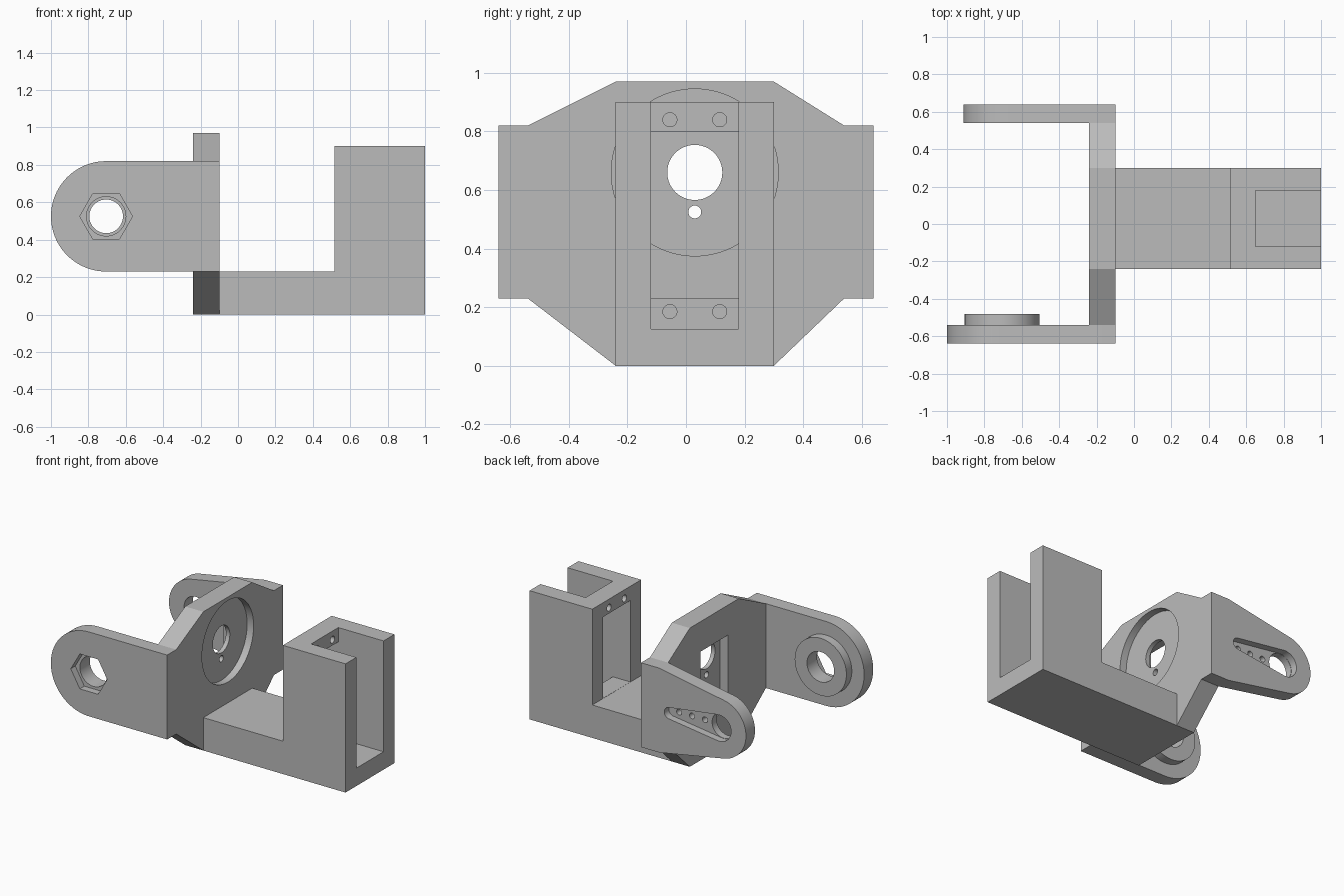
import bpy, bmesh, math
from mathutils import Vector

cube = bpy.data.objects.get("Cube")
if cube:
    bpy.data.objects.remove(cube, do_unlink=True)

GREY = (0.5, 0.5, 0.5, 1.0)
grey = bpy.data.materials.new("plain_grey")
grey.use_nodes = True
grey.diffuse_color = GREY
bsdf = next(n for n in grey.node_tree.nodes if n.type == 'BSDF_PRINCIPLED')
bsdf.inputs["Base Color"].default_value = GREY


def prism(name, pts, axis, lo, hi):
    """Extrude a 2D outline along x (points are y,z) or y (points are x,z)."""
    place = (lambda p, d: (d, p[0], p[1])) if axis == 'x' else (lambda p, d: (p[0], d, p[1]))
    bm = bmesh.new()
    face = bm.faces.new([bm.verts.new(place(p, lo)) for p in pts])
    new = bmesh.ops.extrude_face_region(bm, geom=[face])
    moved = [g for g in new["geom"] if isinstance(g, bmesh.types.BMVert)]
    shift = Vector((hi - lo, 0, 0)) if axis == 'x' else Vector((0, hi - lo, 0))
    bmesh.ops.translate(bm, verts=moved, vec=shift)
    bmesh.ops.recalc_face_normals(bm, faces=bm.faces)
    mesh = bpy.data.meshes.new(name)
    bm.to_mesh(mesh)
    bm.free()
    mesh.materials.append(grey)
    obj = bpy.data.objects.new(name, mesh)
    bpy.context.scene.collection.objects.link(obj)
    return obj


def arc(c, r, start=0, end=360, n=64):
    """Points on an arc; a full turn leaves out the repeated last point."""
    steps = n if end - start == 360 else n + 1
    angles = [math.radians(start + (end - start) * i / n) for i in range(steps)]
    return [(c[0] + r * math.cos(a), c[1] + r * math.sin(a)) for a in angles]


def rect(a0, b0, a1, b1):
    return [(a0, b0), (a1, b0), (a1, b1), (a0, b1)]


def cut(obj, *cutters):
    """Subtract each cutter in turn, then remove it."""
    for cutter in cutters:
        cutter.hide_render = True
        mod = obj.modifiers.new("cut", 'BOOLEAN')
        mod.operation, mod.solver, mod.object = 'DIFFERENCE', 'EXACT', cutter
        bpy.context.view_layer.update()
        result = bpy.data.meshes.new_from_object(
            obj.evaluated_get(bpy.context.evaluated_depsgraph_get()))
        obj.modifiers.clear()
        obj.data = result
        bpy.data.objects.remove(cutter, do_unlink=True)


def smooth(obj):
    bpy.ops.object.select_all(action='DESELECT')
    obj.select_set(True)
    bpy.context.view_layer.objects.active = obj
    bpy.ops.object.shade_smooth_by_angle(angle=math.radians(25))


# Main dimensions
PIVOT = (-0.705, 0.525)
SHAFT = (0.03, 0.66)
BACK, FACE = -0.24, -0.10
ARM_IN, ARM_OUT = 0.54, 0.64
LOW, HIGH = 0.23, 0.82

# Upright plate with chamfered corners
plate = prism("bracket_plate",
              [(-0.24, 0), (0.30, 0), (ARM_IN, LOW), (ARM_IN, HIGH),
               (0.30, 0.97), (-0.24, 0.97), (-ARM_IN, HIGH), (-ARM_IN, LOW)],
              'x', BACK, FACE)
cut(plate,
    prism("disc_recess", arc(SHAFT, 0.285, n=96), 'x', FACE - 0.05, 0.1),
    prism("body_pocket", rect(-0.12, 0.24, 0.18, 0.76), 'x', -0.5, BACK + 0.06),
    prism("shaft_hole", arc(SHAFT, 0.094), 'x', -0.5, 0.1),
    prism("pin_hole", arc((0.03, 0.525), 0.022, n=24), 'x', -0.5, 0.1))

# Front arm with a rounded end, nut recess and inner collar
front_arm = prism("front_arm",
                  [(FACE, LOW), (FACE, HIGH)] + arc(PIVOT, 0.295, 90, 270, 48),
                  'y', -ARM_OUT, -ARM_IN)
collar = prism("pivot_collar", arc(PIVOT, 0.2), 'y', -ARM_IN, -0.48)
for part in (front_arm, collar):
    cut(part, prism("pivot_hole", arc(PIVOT, 0.105), 'y', -1, 0))
cut(front_arm, prism("nut_recess", arc(PIVOT, 0.141, n=6), 'y', -1, -ARM_OUT + 0.05))

# Rear arm tapering tangentially from the plate to its rounded end
R = 0.207
dx, dz = BACK - PIVOT[0], HIGH - PIVOT[1]
tangent = math.degrees(math.atan2(dz, dx) + math.acos(R / math.hypot(dx, dz)))
rear_arm = prism("rear_arm",
                 [(BACK, LOW), (FACE, LOW), (FACE, HIGH), (BACK, HIGH)]
                 + arc(PIVOT, R, tangent, 360 - tangent, 48),
                 'y', ARM_IN, ARM_OUT)
slot_end = (-0.32, PIVOT[1])
cut(rear_arm,
    prism("lever_slot", arc(PIVOT, 0.092, 84, 276, 32) + arc(slot_end, 0.04, -84, 84, 16),
          'y', ARM_OUT - 0.05, 1),
    prism("pivot_hole", arc(PIVOT, 0.09), 'y', 0, 1),
    *[prism("lever_hole", arc((x, PIVOT[1]), 0.02, n=24), 'y', 0, 1)
      for x in (-0.36, -0.46, -0.56)])

# Motor holder: L-shaped block with an open pocket, window and screw holes
holder = prism("motor_holder",
               [(FACE, 0), (1, 0), (1, 0.9), (0.515, 0.9), (0.515, LOW), (FACE, LOW)],
               'y', -0.24, 0.30)
cut(holder,
    prism("motor_pocket", rect(-0.12, 0.125, 0.18, 1.2), 'x', 0.65, 1.3),
    prism("motor_window", rect(-0.12, LOW + 0.001, 0.18, 0.80), 'x', 0.3, 0.8),
    *[prism("screw_hole", arc((y, z), 0.024, n=24), 'x', 0.45, 0.8)
      for y in (-0.055, 0.115) for z in (0.185, 0.84)])

for part in (plate, front_arm, collar, rear_arm, holder):
    smooth(part)
